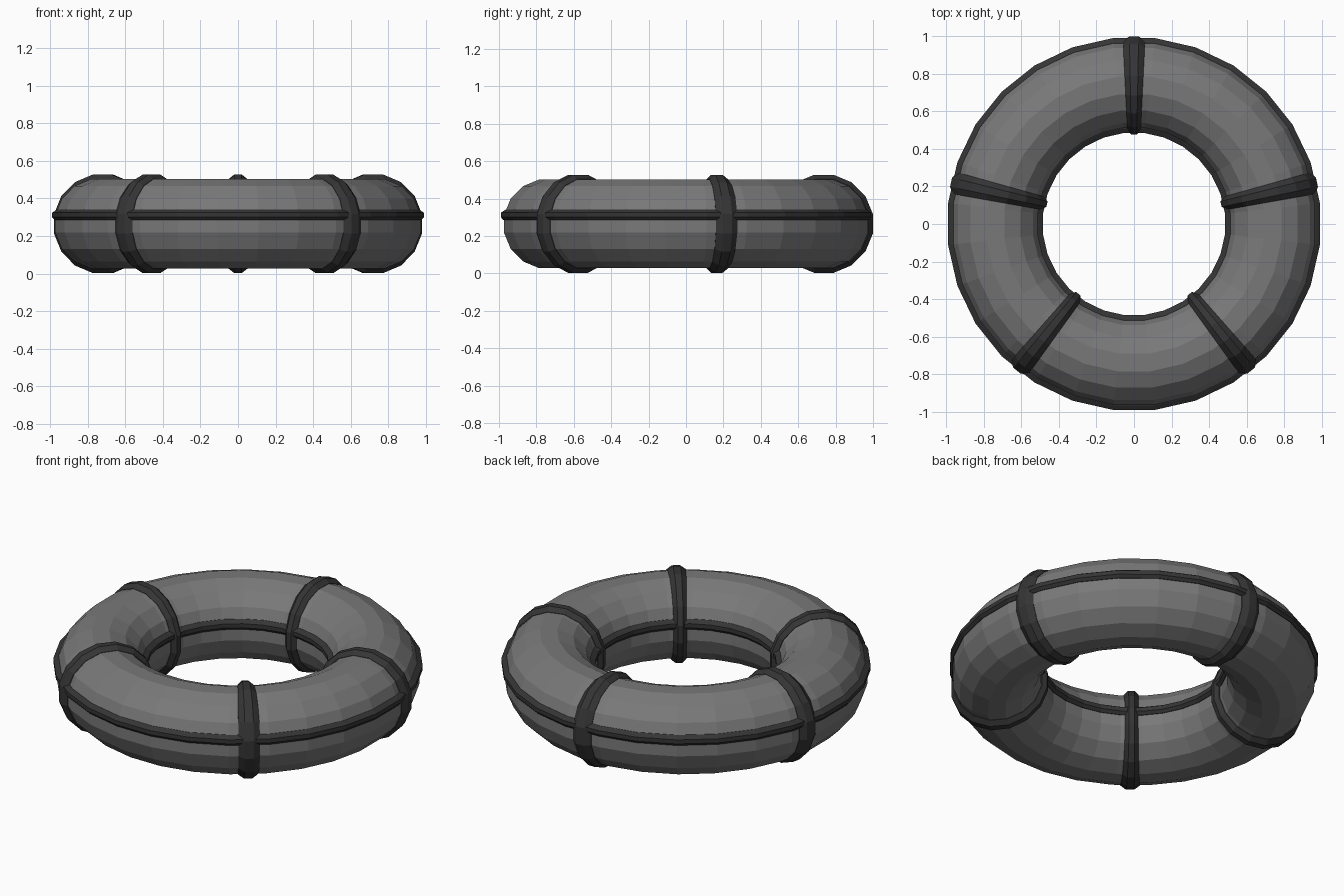
import bpy
import bmesh
import math

if "Cube" in bpy.data.objects:
    bpy.data.objects.remove(bpy.data.objects["Cube"])

SEG, SIDES = 28, 16            # steps around the ring and around the tube
R, TUBE, MID = 0.742, 0.242, 0.265
STEP = 2 * math.pi / SEG


def material(name, v):
    m = bpy.data.materials.new(name)
    m.diffuse_color = (v, v, v, 1)
    m.use_nodes = True
    m.node_tree.nodes["Principled BSDF"].inputs["Base Color"].default_value = m.diffuse_color
    return m


rubber = material("grey rubber", 0.19)
band = material("dark strap", 0.035)


def closed_loft(name, rings, mat):
    """Join a closed series of closed sections into a flat-shaded ring."""
    bm = bmesh.new()
    rows = [[bm.verts.new(p) for p in ring] for ring in rings]
    for i, a in enumerate(rows):
        b = rows[(i + 1) % len(rows)]
        for j in range(len(a)):
            k = (j + 1) % len(a)
            bm.faces.new((a[j], b[j], b[k], a[k]))
    bmesh.ops.recalc_face_normals(bm, faces=bm.faces[:])
    me = bpy.data.meshes.new(name)
    bm.to_mesh(me)
    bm.free()
    me.materials.append(mat)
    ob = bpy.data.objects.new(name, me)
    bpy.context.collection.objects.link(ob)


def revolve(name, profile, mat):
    """Turn a (radius, z) profile around the z axis."""
    angles = [(i + 0.5) * STEP for i in range(SEG)]
    closed_loft(name, [[(r * math.cos(a), r * math.sin(a), z) for r, z in profile]
                       for a in angles], mat)


tube_angles = [(j + 0.5) * 2 * math.pi / SIDES for j in range(SIDES)]

# inflated tube
revolve("tube", [(R + TUBE * math.cos(t), MID + TUBE * math.sin(t))
                 for t in tube_angles], rubber)

# raised rope ridges along the outside and inside of the tube
edge = TUBE * math.cos(tube_angles[0])
ridge_z = MID + TUBE * math.sin(tube_angles[0])
ridge = [(-0.03, 0.028), (-0.008, 0.028), (0.017, 0.012),
         (0.017, -0.012), (0.003, -0.028), (-0.03, -0.028)]
for name, side in (("outer_ridge", 1), ("inner_ridge", -1)):
    revolve(name, [(R + side * (edge + d), ridge_z + h) for d, h in ridge], band)

# straps wrapped around the tube, narrowing towards the hole
strap = [(-1, 0.22), (-1, 0.244), (-0.42, 0.267),
         (0.42, 0.267), (1, 0.244), (1, 0.22)]
centre = R * math.cos(STEP / 2)
for n, s in enumerate((0, 6, 11, 17, 22)):
    a = math.pi / 2 - s * STEP
    c, sn = math.cos(a), math.sin(a)
    rings = []
    for t in tube_angles:
        w = 0.047 + 0.012 * math.cos(t)
        ring = []
        for u, d in strap:
            r = centre + d * math.cos(t)
            ring.append((r * c - u * w * sn, r * sn + u * w * c,
                         MID + d * math.sin(t)))
        rings.append(ring)
    closed_loft(f"strap_{n + 1}", rings, band)
